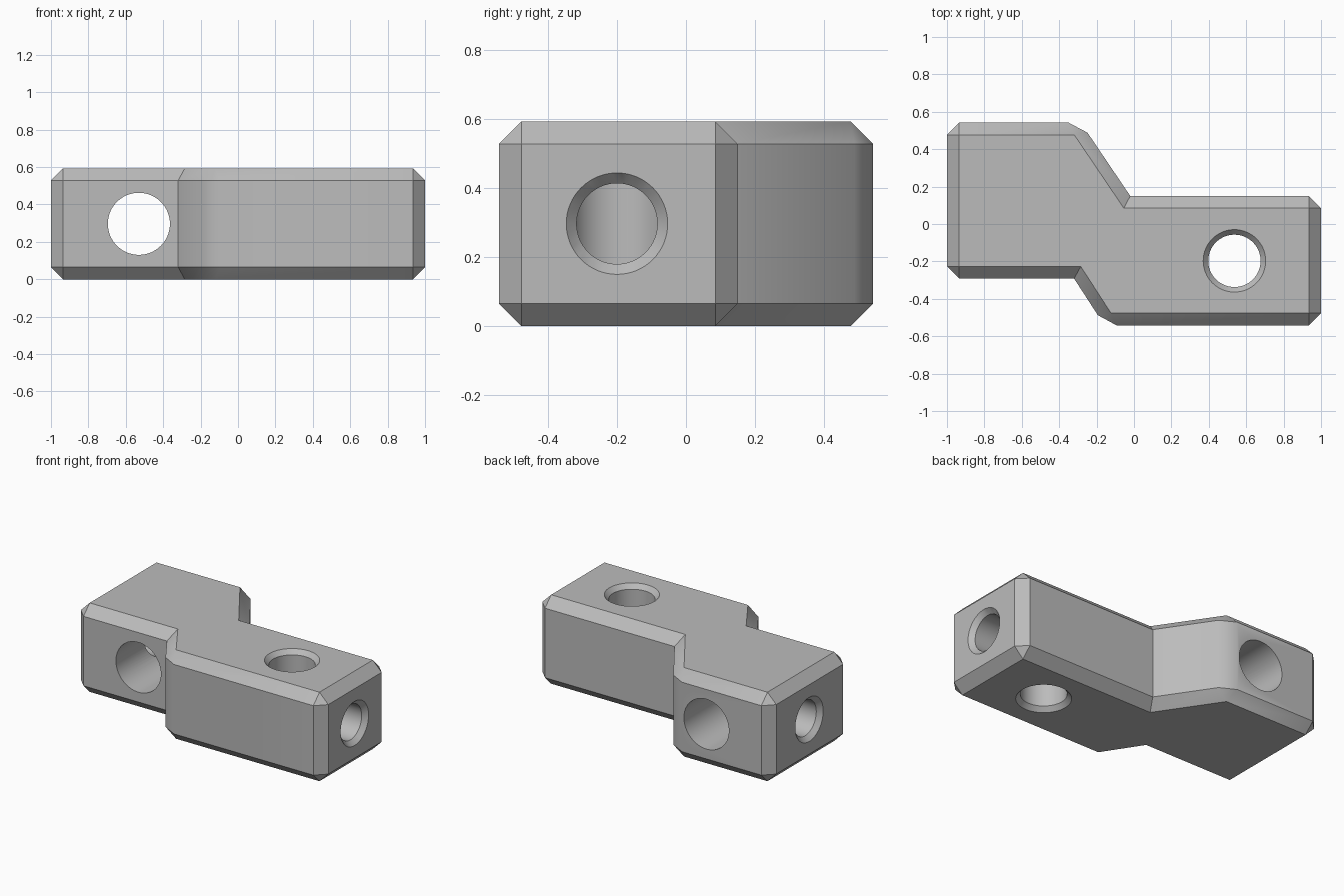
import bpy, bmesh
from math import cos, sin, tau
from mathutils import Vector

cube = bpy.data.objects.get("Cube")
if cube:
    bpy.data.objects.remove(cube, do_unlink=True)

HEIGHT, CHAMFER, MID = 0.593, 0.065, 0.2965
OUTLINE = [(-1, -.292), (-.32, -.292), (-.158, -.542), (1, -.542),
           (1, .15), (-.02, .15), (-.285, .542), (-1, .542)]
REFLEX = (1, 5)  # inner corners of the step stay sharp

grey = bpy.data.materials.new("plain_grey")
grey.use_nodes = True
colour = (0.5, 0.5, 0.5, 1)
grey.diffuse_color = colour
grey.node_tree.nodes["Principled BSDF"].inputs["Base Color"].default_value = colour


def make_object(name, bm):
    bmesh.ops.recalc_face_normals(bm, faces=bm.faces)
    mesh = bpy.data.meshes.new(name)
    bm.to_mesh(mesh)
    bm.free()
    mesh.materials.append(grey)
    obj = bpy.data.objects.new(name, mesh)
    bpy.context.collection.objects.link(obj)
    return obj


def lathe_cutter(name, origin, axis, profile, sides=64):
    """Closed solid of revolution; profile holds (distance, radius) pairs."""
    bm = bmesh.new()
    turn = Vector(axis).to_track_quat('Z', 'Y')
    rings = [[bm.verts.new(Vector(origin) + turn @ Vector(
        (r * cos(tau * i / sides), r * sin(tau * i / sides), d)))
        for i in range(sides)] for d, r in profile]
    for a, b in zip(rings, rings[1:]):
        for i in range(sides):
            j = (i + 1) % sides
            bm.faces.new((a[i], a[j], b[j], b[i]))
    bm.faces.new(rings[0])
    bm.faces.new(rings[-1])
    obj = make_object(name, bm)
    obj.hide_render = True
    return obj


# Stepped block: extruded outline with chamfered edges
bm = bmesh.new()
base = bm.faces.new([bm.verts.new((x, y, 0)) for x, y in OUTLINE])
reflex = [Vector(OUTLINE[i]) for i in REFLEX]
grown = bmesh.ops.extrude_face_region(bm, geom=[base], use_keep_orig=True)["geom"]
bmesh.ops.translate(bm, vec=(0, 0, HEIGHT),
                    verts=[g for g in grown if isinstance(g, bmesh.types.BMVert)])
bmesh.ops.recalc_face_normals(bm, faces=bm.faces)


def is_inner_corner(edge):
    a, b = edge.verts
    return ((a.co - b.co).xy.length < 1e-4
            and any((a.co.xy - p).length < 1e-4 for p in reflex))


bmesh.ops.bevel(bm, geom=[e for e in bm.edges if not is_inner_corner(e)],
                offset=CHAMFER, segments=1, profile=0.5, affect='EDGES')
block = make_object("stepped_block", bm)

# Holes: countersunk vertical bore, plain cross bore, countersunk end bores
SINK, OVER = 0.03, 0.02
END_BORE = [(0, .117), (1 - SINK, .117), (1, .147), (1 + OVER, .167)]


def end_profile(reach):
    return [(d * reach if d == 0 else d - 1 + reach, r) for d, r in END_BORE]


cutters = [
    lathe_cutter("vertical_bore_cutter", (.537, -.197, 0), (0, 0, 1),
                 [(-OVER, .185), (0, .167), (SINK, .14), (HEIGHT - SINK, .14),
                  (HEIGHT, .167), (HEIGHT + OVER, .185)]),
    lathe_cutter("cross_bore_cutter", (-.53, -.7, MID), (0, 1, 0),
                 [(0, .166), (1.4, .166)]),
    lathe_cutter("right_end_bore_cutter", (.537, -.2, MID), (1, 0, 0),
                 end_profile(1 - .537)),
    lathe_cutter("left_end_bore_cutter", (-.53, .13, MID), (-1, 0, 0),
                 end_profile(1 - .53)),
]

bpy.ops.object.select_all(action='DESELECT')
bpy.context.view_layer.objects.active = block
block.select_set(True)
for cutter in cutters:
    cut = block.modifiers.new(cutter.name, 'BOOLEAN')
    cut.operation, cut.solver, cut.object = 'DIFFERENCE', 'EXACT', cutter
    bpy.ops.object.modifier_apply(modifier=cut.name)
    bpy.data.objects.remove(cutter, do_unlink=True)

bpy.ops.object.shade_smooth_by_angle(angle=0.52)
